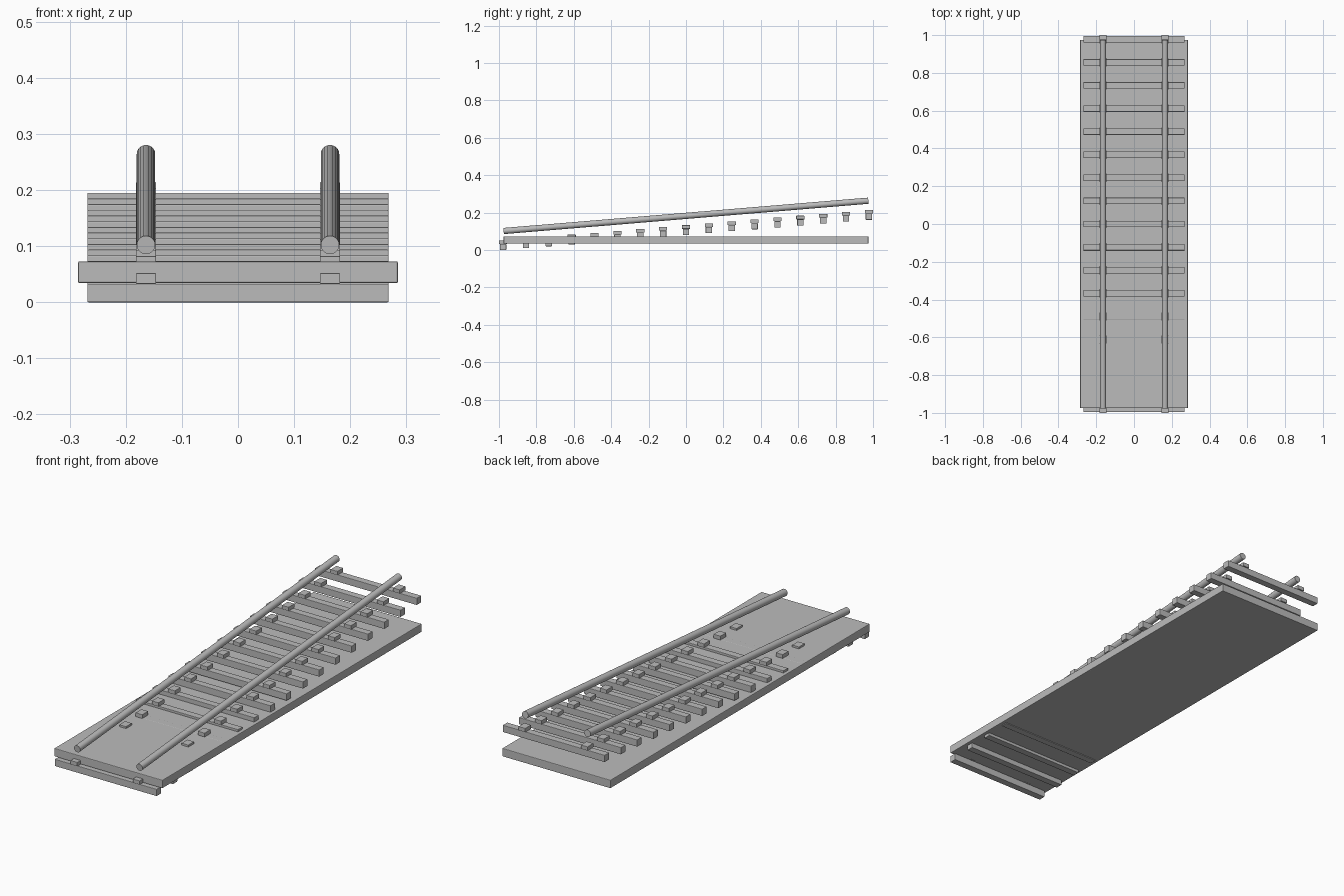
import bpy
import math
from mathutils import Vector

cube = bpy.data.objects.get("Cube")
if cube:
    bpy.data.objects.remove(cube, do_unlink=True)

grey = bpy.data.materials.new("plain grey")
grey.use_nodes = True
grey.diffuse_color = (0.5, 0.5, 0.5, 1)
grey.node_tree.nodes["Principled BSDF"].inputs["Base Color"].default_value = grey.diffuse_color


def box(name, size, center, bevel):
    """Box with softened edges."""
    bpy.ops.mesh.primitive_cube_add(size=1, location=center)
    obj = bpy.context.object
    obj.name = name
    obj.scale = size
    bpy.ops.object.transform_apply(location=False, rotation=False, scale=True)
    mod = obj.modifiers.new("soft edges", "BEVEL")
    mod.width = bevel
    mod.segments = 2
    obj.data.materials.append(grey)
    return obj


def rod(name, start, end, radius):
    """Round bar between two points."""
    start, end = Vector(start), Vector(end)
    axis = end - start
    bpy.ops.mesh.primitive_cylinder_add(
        vertices=20, radius=radius, depth=axis.length, location=(start + end) / 2)
    obj = bpy.context.object
    obj.name = name
    obj.rotation_euler = axis.to_track_quat("Z", "Y").to_euler()
    obj.data.materials.append(grey)
    bpy.ops.object.shade_smooth_by_angle(angle=math.radians(35))


RAIL_X = 0.164
COUNT = 17
HALF_RUN = 0.978
RISE = 0.162
SLEEPER_H = 0.033
CHAIR_H = 0.019
SIDES = (("left", 1), ("right", -1))

# Flat deck
box("deck", (0.57, 1.95, 0.039), (0, 0, 0.0535), 0.003)

# Climbing sleepers, each with a rail chair on either side
for i in range(COUNT):
    t = i / (COUNT - 1)
    y = HALF_RUN * (2 * t - 1)
    z = RISE * t
    box(f"sleeper_{i + 1}", (0.537, 0.034, SLEEPER_H), (0, y, z + SLEEPER_H / 2), 0.002)
    for side, s in SIDES:
        box(f"{side}_chair_{i + 1}", (0.036, 0.044, CHAIR_H),
            (s * RAIL_X, y, z + SLEEPER_H + CHAIR_H / 2), 0.0015)

# Sloping round rails
for side, s in SIDES:
    rod(f"{side}_rail", (s * RAIL_X, -0.975, 0.102), (s * RAIL_X, 0.975, 0.264), 0.0165)
